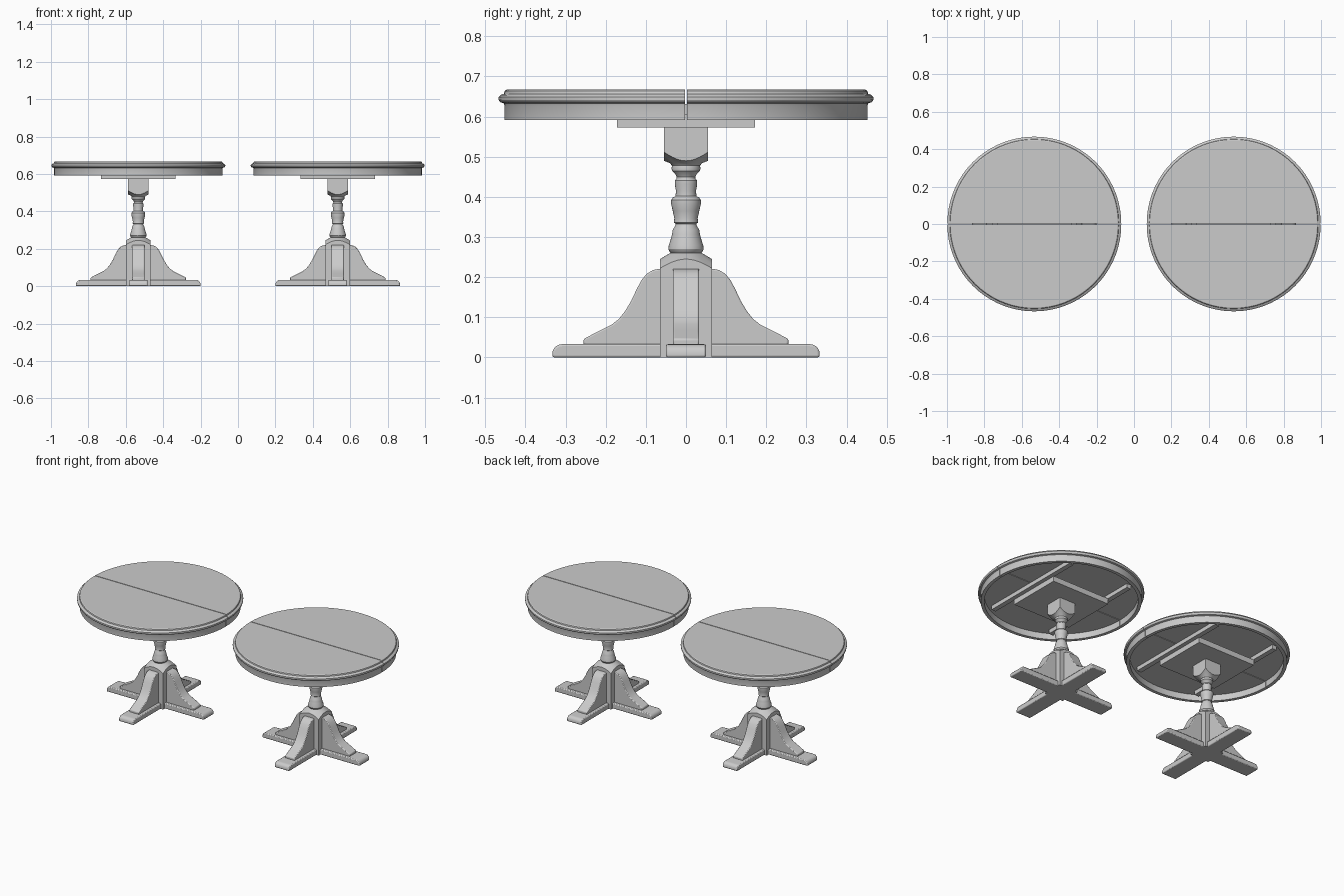
import bpy, bmesh
from math import sin, cos, pi, radians
from mathutils import Matrix

if "Cube" in bpy.data.objects:
    bpy.data.objects.remove(bpy.data.objects["Cube"])

CENTRES = {"left": -0.533, "right": 0.533}


def finish(bm, name, bevel=0.0):
    """Turn a bmesh into one object per table, sharing the mesh."""
    bmesh.ops.remove_doubles(bm, verts=bm.verts, dist=1e-5)
    bmesh.ops.recalc_face_normals(bm, faces=bm.faces)
    me = bpy.data.meshes.new(name)
    bm.to_mesh(me)
    bm.free()
    me.shade_smooth()
    me.set_sharp_from_angle(angle=radians(30))
    for side, x in CENTRES.items():
        ob = bpy.data.objects.new(f"{side}_{name}", me)
        ob.location.x = x
        bpy.context.collection.objects.link(ob)
        if bevel:
            mod = ob.modifiers.new("Bevel", 'BEVEL')
            mod.width, mod.segments, mod.limit_method = bevel, 2, 'ANGLE'


def box(name, size, centre):
    bm = bmesh.new()
    bmesh.ops.create_cube(bm, size=1, matrix=Matrix.Translation(centre) @ Matrix.Diagonal((*size, 1)))
    finish(bm, name)


def prism(name, pts, width, angle, bevel):
    """Side profile (x, z) given a thickness and turned about z."""
    bm = bmesh.new()
    face = bm.faces.new([bm.verts.new((x, -width / 2, z)) for x, z in pts])
    out = bmesh.ops.extrude_face_region(bm, geom=[face])
    bmesh.ops.translate(bm, vec=(0, width, 0), verts=[v for v in out["geom"] if isinstance(v, bmesh.types.BMVert)])
    bmesh.ops.rotate(bm, matrix=Matrix.Rotation(angle, 3, 'Z'), verts=bm.verts)
    finish(bm, name, bevel)


def loft(name, rings):
    """Stack of rings, each a function angle -> (radius, z), capped."""
    n = 48
    bm = bmesh.new()
    loops = []
    for ring in rings:
        loop = []
        for i in range(n):
            a = 2 * pi * i / n
            r, z = ring(a)
            loop.append(bm.verts.new((r * cos(a), r * sin(a), z)))
        loops.append(loop)
    for lo, hi in zip(loops, loops[1:]):
        for i in range(n):
            j = (i + 1) % n
            bm.faces.new((lo[i], lo[j], hi[j], hi[i]))
    bm.faces.new(loops[0][::-1])
    bm.faces.new(loops[-1])
    finish(bm, name)


def circle(r, z):
    return lambda a: (r, z)


def square(half, z, slope=0.0):
    """Square ring; a slope makes it follow a turned (conical) chamfer."""
    def ring(a):
        r = half / max(abs(cos(a)), abs(sin(a)))
        return r, z + slope * (r - half)
    return ring


# round top in two halves, hollow underneath with a moulded rim and apron
TOP = [(0, .667), (.445, .667), (.450, .664), (.452, .657), (.460, .654),
       (.465, .649), (.465, .642), (.461, .636), (.452, .633), (.450, .627),
       (.450, .592), (.430, .592), (.430, .630), (0, .630)]
for half, sign in (("front", -1), ("back", 1)):
    bm = bmesh.new()
    verts = [bm.verts.new((r, 0, z)) for r, z in TOP]
    start = bm.faces.new(verts)
    geom = verts + list(start.edges)
    bmesh.ops.spin(bm, geom=geom, cent=(0, 0, 0), axis=(0, 0, 1), angle=sign * pi, steps=36)
    bm.faces.new([bm.verts.new((-r, 0, z)) for r, z in TOP])
    bmesh.ops.translate(bm, vec=(0, sign * .002, 0), verts=bm.verts)
    finish(bm, f"{half}_top_half")

# slides and mounting plate under the top
for tag, x in (("a", -.21), ("b", .21)):
    box(f"slide_{tag}", (.03, .68, .026), (x, 0, .618))
box("mounting_plate", (.40, .344, .034), (0, 0, .590))

# square upper block with turned underside
loft("upper_block", [circle(.035, .478), circle(.040, .484),
                     square(.055, .490, .95), square(.055, .574)])

# turned baluster column
COLUMN = [(.030, .255), (.040, .262), (.044, .270), (.043, .279), (.037, .298), (.035, .306),
          (.033, .318), (.027, .328), (.026, .333), (.030, .336), (.030, .340),
          (.029, .346), (.033, .365), (.037, .382), (.037, .392), (.033, .398),
          (.026, .402), (.025, .415), (.028, .432), (.028, .441), (.024, .445),
          (.023, .450), (.027, .457), (.035, .465), (.036, .472), (.034, .480)]
loft("turned_column", [circle(r, z) for r, z in COLUMN])

# square lower block with turned shoulder
loft("lower_block", [square(.065, 0), square(.065, .245, -.85),
                     circle(.045, .257), circle(.035, .262)])

# four curved brackets
LEG = [(0, .03), (.255, .03), (.255, .046), (.215, .067), (.185, .082), (.168, .095),
       (.152, .115), (.137, .140), (.123, .170), (.110, .194), (.097, .209), (.082, .218), (.065, .221), (0, .221)]
for i, tag in enumerate(("right", "back", "left", "front")):
    prism(f"{tag}_bracket", LEG, .066, i * pi / 2, .004)

# crossed feet with rounded ends
END = [(.333, 0), (.333, .008)] + [(.309 + .024 * cos(a), .010 + .023 * sin(a))
                                   for a in (radians(d) for d in (18, 36, 54, 72, 90))]
FOOT = END + [(-x, z) for x, z in reversed(END)]
for tag, ang in (("across", 0), ("along", pi / 2)):
    prism(f"foot_beam_{tag}", FOOT, .10, ang, .005)
